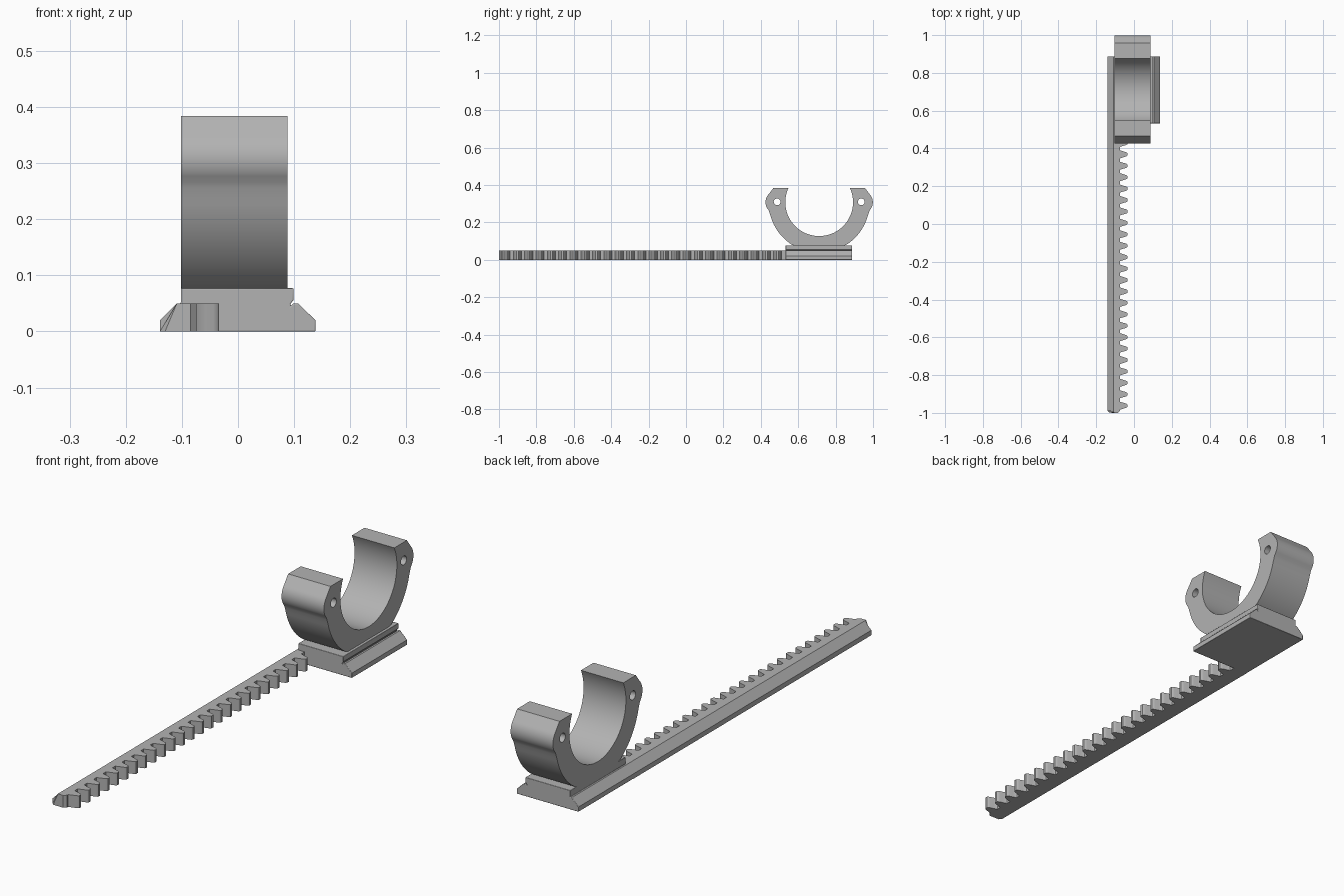
import bpy, bmesh, math

if "Cube" in bpy.data.objects:
    bpy.data.objects.remove(bpy.data.objects["Cube"])

grey = bpy.data.materials.new("plain grey")
grey.diffuse_color = (0.45, 0.45, 0.45, 1)
grey.use_nodes = True
grey.node_tree.nodes["Principled BSDF"].inputs["Base Color"].default_value = grey.diffuse_color


def prism(name, points, axis, start, end):
    """Extrude a 2D outline: axis x takes (y, z), axis y takes (x, z), axis z takes (x, y)."""
    place = {"x": lambda a, b: (start, a, b),
             "y": lambda a, b: (a, start, b),
             "z": lambda a, b: (a, b, start)}[axis]
    bm = bmesh.new()
    face = bm.faces.new([bm.verts.new(place(*p)) for p in points])
    out = bmesh.ops.extrude_face_region(bm, geom=[face])
    move = [end - start if axis == a else 0 for a in "xyz"]
    bmesh.ops.translate(bm, vec=move, verts=[v for v in out["geom"] if isinstance(v, bmesh.types.BMVert)])
    bmesh.ops.recalc_face_normals(bm, faces=bm.faces)
    mesh = bpy.data.meshes.new(name)
    bm.to_mesh(mesh)
    bm.free()
    obj = bpy.data.objects.new(name, mesh)
    bpy.context.collection.objects.link(obj)
    mesh.materials.append(grey)
    return obj


def smooth(obj):
    bpy.ops.object.select_all(action="DESELECT")
    obj.select_set(True)
    bpy.context.view_layer.objects.active = obj
    bpy.ops.object.shade_smooth_by_angle(angle=math.radians(35))


def arc(cy, cz, r, a0, a1, n):
    return [(cy + r * math.cos(math.radians(a0 + (a1 - a0) * i / n)),
             cz + r * math.sin(math.radians(a0 + (a1 - a0) * i / n))) for i in range(n + 1)]


# Cradle: open ring with a lug on each tip, outline mirrored about its middle
MID, AXIS_Z, TOP = 0.712, 0.308, 0.384
tip = math.degrees(math.asin((TOP - AXIS_Z) / 0.181))
inner = arc(0, AXIS_Z, 0.181, -90, tip, 40)
lug = [(0.245, TOP)] + arc(0.225, AXIS_Z, 0.062, 42, -30, 12)
fillet = [(0.271, 0.266), (0.267, 0.256)]
outer = arc(0, AXIS_Z, 0.270, -15, -57, 16)
foot = [(0.135, 0.077), (0.135, 0.07)]
half = inner[1:] + lug + fillet + outer + foot
outline = [inner[0]] + half + [(-y, z) for y, z in reversed(half)]
cradle = prism("cradle", [(MID + y, z) for y, z in outline], "x", -0.102, 0.088)

# Pin holes through the lugs
for side in (-1, 1):
    cutter = prism("pin_hole_cutter", arc(MID + side * 0.225, 0.31, 0.018, 0, 345, 23), "x", -0.2, 0.2)
    cutter.hide_render = True
    cutter.hide_set(True)
    cut = cradle.modifiers.new("pin hole", "BOOLEAN")
    cut.object = cutter
    cut.solver = "EXACT"
bpy.context.view_layer.update()
cut_mesh = bpy.data.meshes.new_from_object(cradle.evaluated_get(bpy.context.evaluated_depsgraph_get()))
cradle.modifiers.clear()
cradle.data = cut_mesh
for helper in [o for o in bpy.data.objects if o.name.startswith("pin_hole")]:
    bpy.data.objects.remove(helper)
smooth(cradle)

# Base: dovetail slide with a raised pad and a small groove on the right
base = prism("dovetail_base", [
    (-0.139, 0), (0.138, 0), (0.138, 0.02), (0.107, 0.05), (0.099, 0.05), (0.094, 0.045),
    (0.094, 0.05), (0.099, 0.056), (0.099, 0.077), (-0.102, 0.077), (-0.102, 0.05),
    (-0.109, 0.05), (-0.139, 0.02)], "y", 0.533, 0.888)
bevel = base.modifiers.new("rounded ends", "BEVEL")
bevel.width = 0.004
bevel.segments = 2
bevel.limit_method = "ANGLE"
bevel.angle_limit = math.radians(80)
smooth(base)

# Rack rail: long bar with a sloped outer edge
rail = prism("rack_rail", [(-0.139, 0), (-0.074, 0), (-0.074, 0.05), (-0.109, 0.05), (-0.139, 0.02)],
             "y", -0.99, 0.54)
smooth(rail)

# Tapered, softened end of the rail
nose = prism("rail_nose", [(-0.139, -0.99), (-0.13, -0.999), (-0.085, -1.0), (-0.074, -0.99)], "z", 0, 0.05)
for v in nose.data.vertices:
    if v.co.z > 0.04 and v.co.x < -0.109:
        v.co.x = -0.109
    elif v.co.z > 0.04 and v.co.x < -0.1:
        v.co.x = -0.105

# Rack teeth: one rounded tooth outline repeated along the rail
PITCH = 0.0605
tooth_half = [(-0.078, 0.025), (-0.073, 0.021), (-0.058, 0.016), (-0.044, 0.012), (-0.037, 0.009), (-0.034, 0.005)]
y = -0.962
while y < 0.54:
    points = [(x, y - h) for x, h in tooth_half] + [(x, y + h) for x, h in reversed(tooth_half)]
    smooth(prism("rack_tooth", points, "z", 0, 0.05))
    y += PITCH
